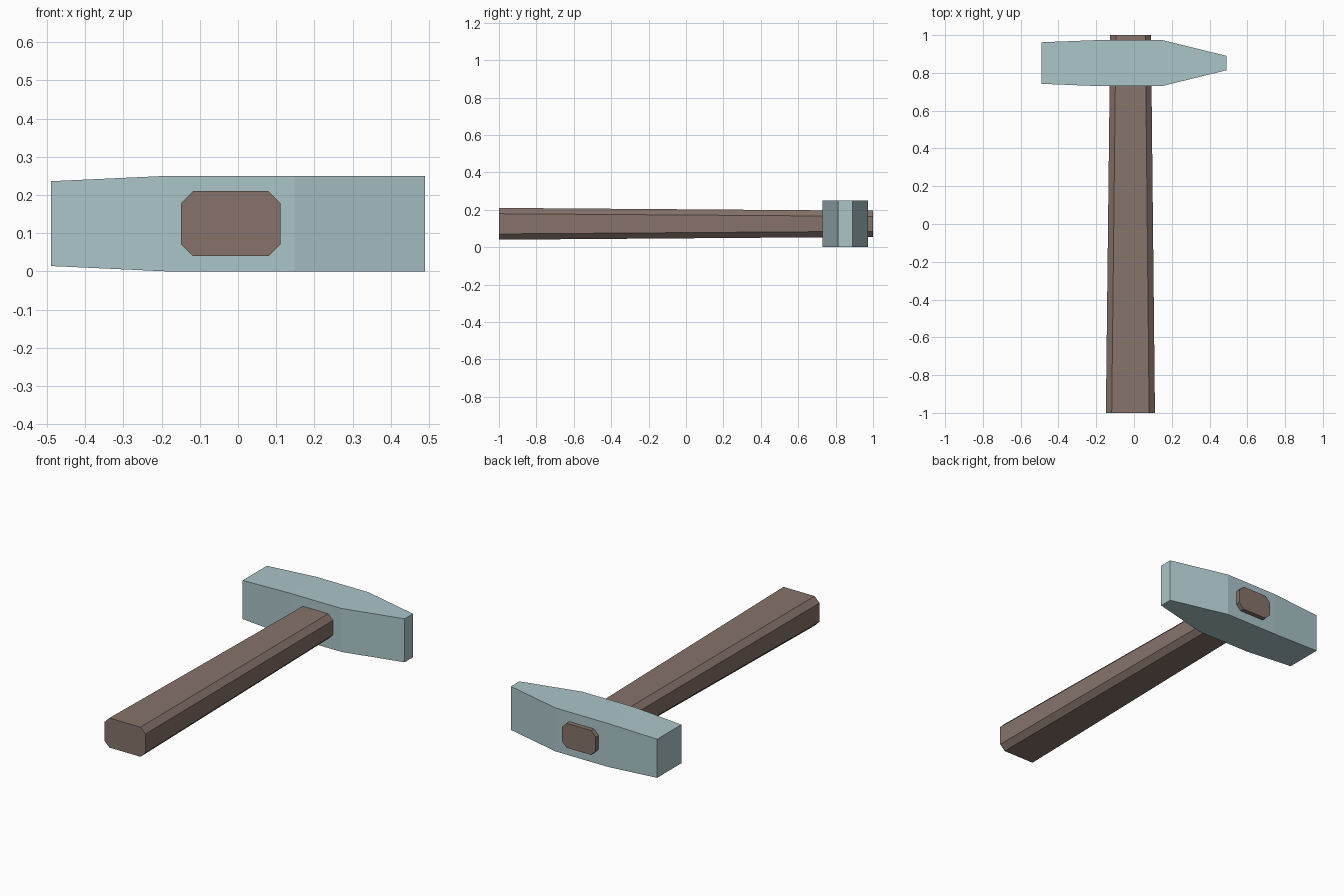
import bpy, bmesh

if "Cube" in bpy.data.objects:
    bpy.data.objects.remove(bpy.data.objects["Cube"])

def material(name, rgb):
    m = bpy.data.materials.new(name)
    m.diffuse_color = (*rgb, 1)
    m.use_nodes = True
    m.node_tree.nodes["Principled BSDF"].inputs["Base Color"].default_value = m.diffuse_color
    return m

def loft(name, rings, mat):
    """Join equal-length rings of points into a capped solid."""
    bm = bmesh.new()
    loops = [[bm.verts.new(p) for p in ring] for ring in rings]
    n = len(loops[0])
    for a, b in zip(loops, loops[1:]):
        for i in range(n):
            j = (i + 1) % n
            bm.faces.new((a[i], a[j], b[j], b[i]))
    bm.faces.new(loops[0])
    bm.faces.new(loops[-1])
    bmesh.ops.recalc_face_normals(bm, faces=bm.faces)
    mesh = bpy.data.meshes.new(name)
    bm.to_mesh(mesh)
    bm.free()
    mesh.materials.append(mat)
    obj = bpy.data.objects.new(name, mesh)
    bpy.context.collection.objects.link(obj)
    return obj

def octagon(y, cx, cz, hx, hz, c):
    pts = [(hx - c, -hz), (hx, c - hz), (hx, hz - c), (hx - c, hz),
           (c - hx, hz), (-hx, hz - c), (-hx, c - hz), (c - hx, -hz)]
    return [(cx + x, y, cz + z) for x, z in pts]

def rectangle(x, cy, cz, hy, hz):
    return [(x, cy + sy * hy, cz + sz * hz)
            for sy, sz in ((-1, -1), (1, -1), (1, 1), (-1, 1))]

steel = material("pale steel", (0.407, 0.558, 0.584))
wood = material("brown wood", (0.238, 0.171, 0.144))

# Tapered wooden handle with chamfered corners
loft("handle", [octagon(-1, -0.019, 0.125, 0.13, 0.085, 0.031),
                octagon(1, -0.018, 0.125, 0.108, 0.07, 0.03)], wood)

# Hammer head: striking face, straight middle, wedge-shaped peen
loft("hammer_head", [rectangle(x, 0.852, 0.125, hy, hz) for x, hy, hz in (
    (-0.49, 0.11, 0.111), (-0.185, 0.122, 0.125),
    (0.148, 0.122, 0.125), (0.49, 0.038, 0.125))], steel)
